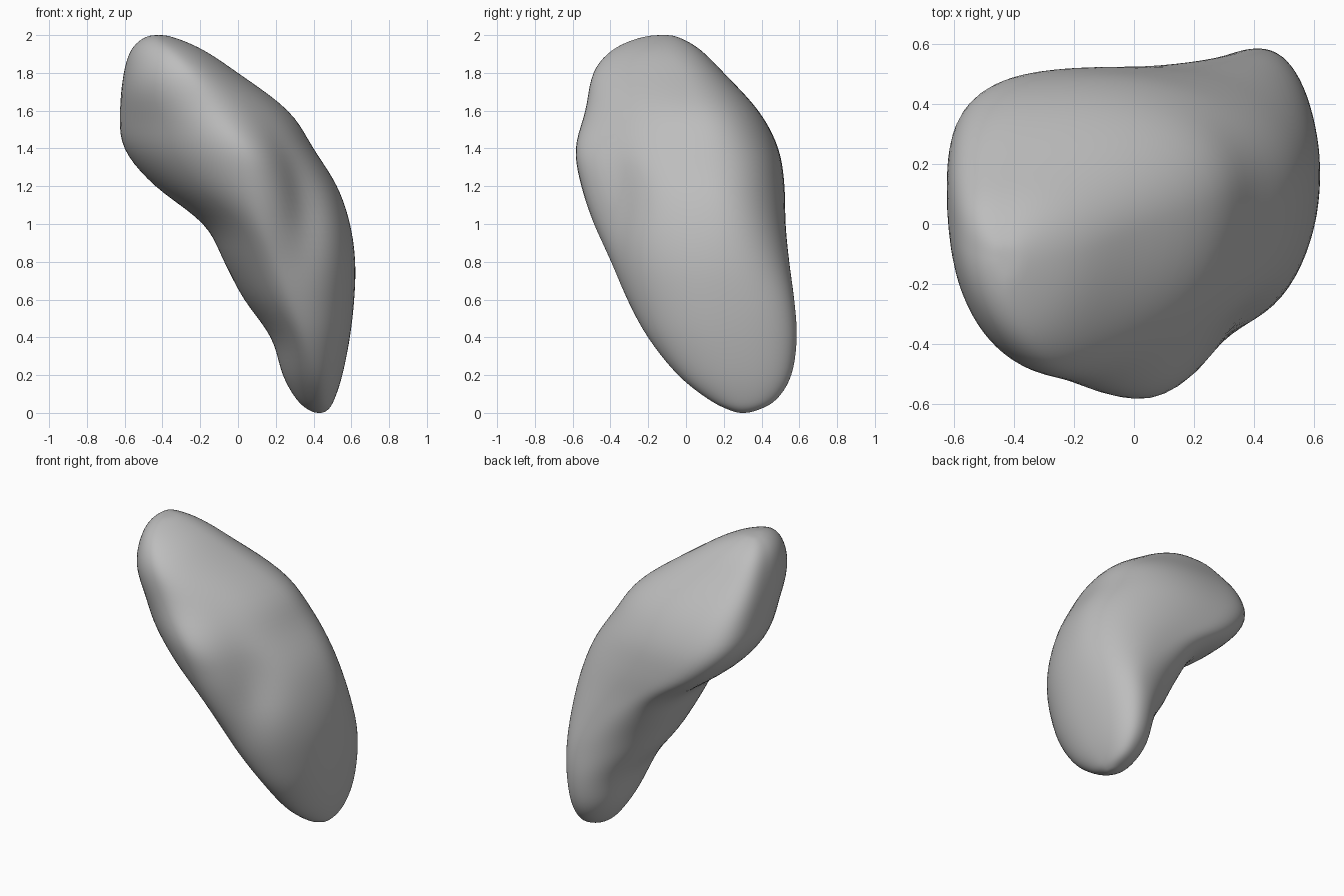
import bpy, bmesh, math

cube = bpy.data.objects.get("Cube")
if cube:
    bpy.data.objects.remove(cube, do_unlink=True)

# Stone material
mat = bpy.data.materials.new("stone grey")
mat.use_nodes = True
GREY = (0.51, 0.51, 0.51, 1)
mat.diffuse_color = GREY
bsdf = next(n for n in mat.node_tree.nodes if n.type == 'BSDF_PRINCIPLED')
bsdf.inputs["Base Color"].default_value = GREY
bsdf.inputs["Roughness"].default_value = 0.9

# Level sections: z, x left, x right, y front, y back,
# then y of the left and right points, x of the front and back points
KEYS = [
    (2.00, -0.42, -0.42, -0.12, -0.12, -0.12, -0.12, -0.42, -0.42),
    (1.985, -0.50, -0.33, -0.25, -0.03, -0.12, -0.12, -0.42, -0.42),
    (1.92, -0.567, -0.18, -0.395, 0.08, -0.10, -0.10, -0.36, -0.42),
    (1.80, -0.605, 0.00, -0.495, 0.20, -0.04, -0.03, -0.27, -0.38),
    (1.60, -0.625, 0.27, -0.535, 0.385, 0.05, 0.06, -0.14, -0.30),
    (1.40, -0.605, 0.40, -0.592, 0.49, 0.10, 0.10, 0.01, -0.24),
    (1.20, -0.44, 0.527, -0.56, 0.522, 0.12, 0.12, 0.07, -0.14),
    (1.00, -0.18, 0.595, -0.495, 0.527, 0.13, 0.14, 0.14, 0.08),
    (0.80, -0.075, 0.622, -0.405, 0.547, 0.16, 0.15, 0.22, 0.26),
    (0.60, 0.03, 0.616, -0.315, 0.574, 0.22, 0.17, 0.29, 0.38),
    (0.40, 0.175, 0.593, -0.205, 0.588, 0.28, 0.20, 0.36, 0.41),
    (0.20, 0.235, 0.553, -0.045, 0.56, 0.30, 0.25, 0.41, 0.42),
    (0.07, 0.31, 0.51, 0.12, 0.48, 0.30, 0.29, 0.43, 0.43),
    (0.015, 0.375, 0.475, 0.23, 0.38, 0.30, 0.30, 0.43, 0.43),
    (0.00, 0.43, 0.43, 0.30, 0.30, 0.30, 0.30, 0.43, 0.43),
]
STEPS, QUARTER = 5, 20


def mirrored(k):
    """Key reflected through a pole, so the end caps close roundly."""
    return (k[0], k[2], k[1], k[4], k[3]) + k[5:]


def catmull(a, b, c, d, t):
    return [0.5 * (2 * q + (r - p) * t + (2 * p - 5 * q + 4 * r - s) * t * t
                   + (3 * q - p - 3 * r + s) * t ** 3)
            for p, q, r, s in zip(a, b, c, d)]


def blend(z, low, high):
    """Ease from one value at the bottom to another at the top."""
    t = min(max((z - 0.6) / 0.7, 0), 1)
    return low + (high - low) * t * t * (3 - 2 * t)


def bump(v, centre, width):
    return math.exp(-((v - centre) / width) ** 2)


def section(k):
    """Closed outline made of four rounded quadrants."""
    z, xl, xr, yf, yb, yl, yr, xf, xb = k
    hollow = 0.12 * bump(z, 1.13, 0.33)
    quads = [  # start point, end point, roundness, orientation, hollow depth
        ((xr, yr), (xb, yb), blend(z, 2.4, 2.3), True, 0),
        ((xb, yb), (xl, yl), blend(z, 1.9, 3.6), False, 0),
        ((xl, yl), (xf, yf), blend(z, 1.8, 1.65) + 0.4 * bump(z, 1.72, 0.15), True, 0),
        ((xf, yf), (xr, yr), blend(z, 2.0, 1.8), False, hollow),
    ]
    pts = []
    for p, q, n, side_first, depth in quads:
        cx, cy = (q[0], p[1]) if side_first else (p[0], q[1])
        for i in range(QUARTER):
            a = math.pi / 2 * i / QUARTER
            c, s = math.cos(a), math.sin(a)
            r = (c ** n + s ** n) ** (-1 / n)
            r *= 1 - depth * bump(a, blend(z, 0.25, 0.72), 0.3)
            c, s = c * r, s * r
            if side_first:
                pts.append((cx + (p[0] - cx) * c, cy + (q[1] - cy) * s, z))
            else:
                pts.append((cx + (q[0] - cx) * s, cy + (p[1] - cy) * c, z))
    return pts


# Loft the boulder through the sections
keys = [mirrored(KEYS[1])] + KEYS + [mirrored(KEYS[-2])]
levels = []
for i in range(1, len(keys) - 2):
    for s in range(STEPS):
        levels.append(catmull(*keys[i - 1:i + 3], s / STEPS))
bm = bmesh.new()
rings = [[bm.verts.new(p) for p in section(k)] for k in levels[1:]]
top = bm.verts.new((-0.42, -0.12, 2.0))
bottom = bm.verts.new((0.43, 0.30, 0.0))
count = 4 * QUARTER
for j in range(count):
    n = (j + 1) % count
    bm.faces.new((top, rings[0][j], rings[0][n]))
    bm.faces.new((bottom, rings[-1][n], rings[-1][j]))
    for upper, lower in zip(rings, rings[1:]):
        bm.faces.new((upper[j], lower[j], lower[n], upper[n]))

# Soften the joins between quadrants
for _ in range(5):
    bmesh.ops.smooth_vert(bm, verts=[v for r in rings[3:-3] for v in r], factor=0.5,
                          use_axis_x=True, use_axis_y=True, use_axis_z=True)
bmesh.ops.recalc_face_normals(bm, faces=bm.faces)
for f in bm.faces:
    f.smooth = True
mesh = bpy.data.meshes.new("boulder")
bm.to_mesh(mesh)
bm.free()
mesh.materials.append(mat)
boulder = bpy.data.objects.new("boulder", mesh)
bpy.context.collection.objects.link(boulder)
